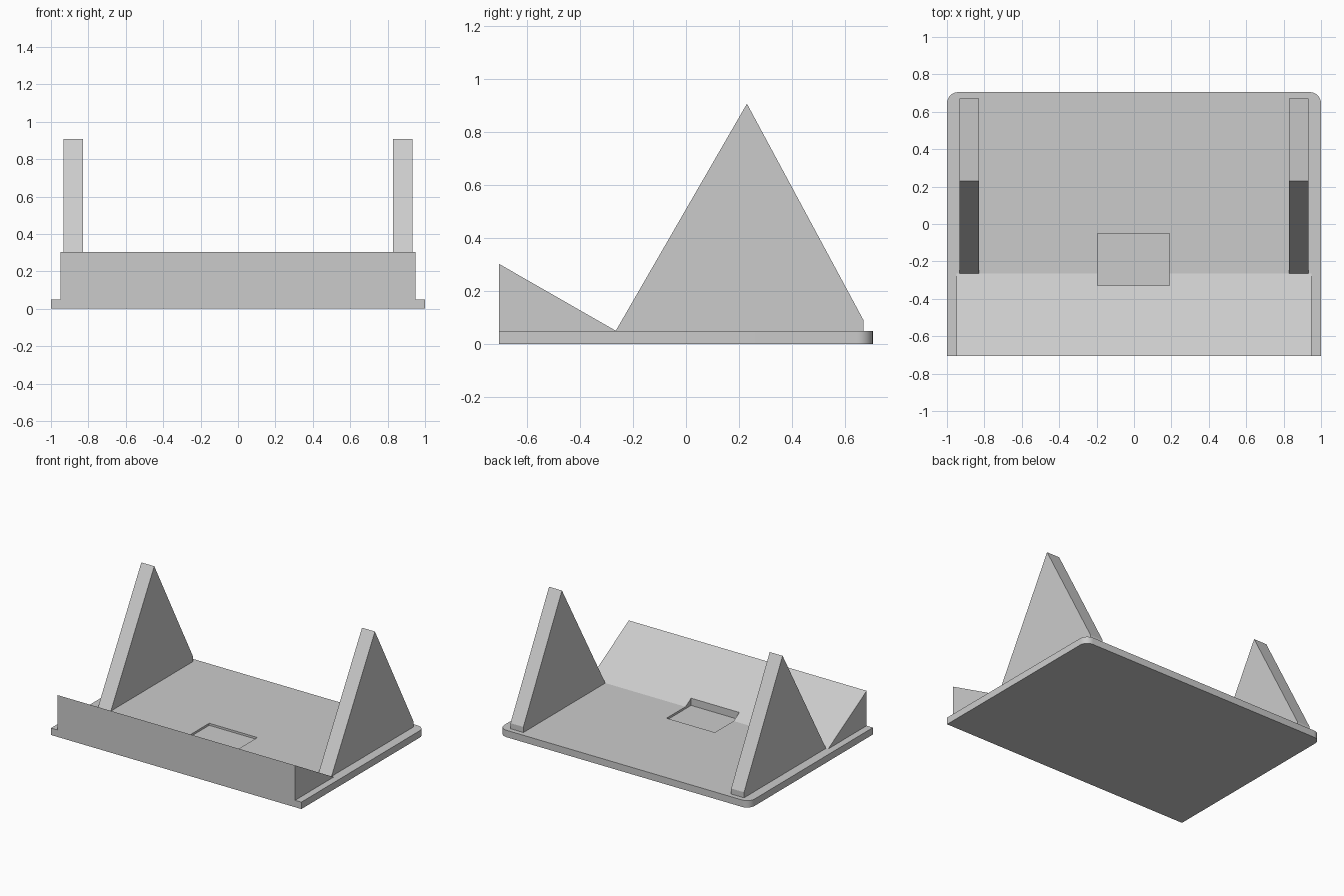
import bpy, bmesh, math
from mathutils import Vector

cube = bpy.data.objects.get("Cube")
if cube:
    bpy.data.objects.remove(cube, do_unlink=True)

grey = bpy.data.materials.new("light grey")
grey.use_nodes = True
colour = (0.6, 0.6, 0.6, 1)
grey.diffuse_color = colour
grey.node_tree.nodes["Principled BSDF"].inputs["Base Color"].default_value = colour

W, D, T = 1.0, 0.705, 0.05      # half width, half depth, plate thickness
FOLD = -0.265                   # where the ramp meets the plate


def prism(name, points, offset):
    """Closed solid made by sweeping a flat outline along an offset."""
    bm = bmesh.new()
    face = bm.faces.new([bm.verts.new(p) for p in points])
    swept = bmesh.ops.extrude_face_region(bm, geom=[face])["geom"]
    verts = [v for v in swept if isinstance(v, bmesh.types.BMVert)]
    bmesh.ops.translate(bm, verts=verts, vec=Vector(offset))
    bmesh.ops.recalc_face_normals(bm, faces=bm.faces)
    mesh = bpy.data.meshes.new(name)
    bm.to_mesh(mesh)
    bm.free()
    mesh.materials.append(grey)
    obj = bpy.data.objects.new(name, mesh)
    bpy.context.collection.objects.link(obj)
    return obj


def side_prism(name, profile, x0, x1):
    """Sweep a (y, z) side profile from x0 to x1."""
    return prism(name, [(x0, y, z) for y, z in profile], (x1 - x0, 0, 0))


def combine(target, tool, operation):
    mod = target.modifiers.new("combine", "BOOLEAN")
    mod.operation = operation
    mod.solver = "EXACT"
    mod.object = tool
    bpy.context.view_layer.objects.active = target
    bpy.ops.object.modifier_apply(modifier=mod.name)
    bpy.data.objects.remove(tool, do_unlink=True)


# Base plate with rounded back corners
R, STEPS = 0.06, 8
outline = [(-W, -D, 0), (W, -D, 0)]
for side, start in ((1, 0), (-1, math.pi / 2)):
    for i in range(STEPS + 1):
        a = start + i * math.pi / 2 / STEPS
        outline.append((side * (W - R) + R * math.cos(a), D - R + R * math.sin(a), 0))
base = prism("base_plate", outline, (0, 0, T))

# Front ramp joined to the plate
ramp = side_prism("front_ramp", [(-D, 0.02), (-D, 0.302), (FOLD, T), (FOLD, 0.02)], -0.95, 0.95)
combine(base, ramp, "UNION")

# Shallow pocket cut into the plate and the foot of the ramp
pocket = side_prism("pocket_cutter", [(-0.33, 0.035), (-0.33, 0.2), (-0.05, 0.2), (-0.05, 0.035)], -0.195, 0.19)
combine(base, pocket, "DIFFERENCE")

# Triangular side supports
support = [(FOLD, T), (0.23, 0.907), (0.67, 0.09), (0.67, T)]
for name, side in (("left_support", 1), ("right_support", -1)):
    side_prism(name, support, side * 0.83, side * 0.933)

# Soft shading on the rounded corners only
bpy.ops.object.select_all(action="DESELECT")
base.select_set(True)
bpy.context.view_layer.objects.active = base
bpy.ops.object.shade_smooth_by_angle(angle=math.radians(20))
